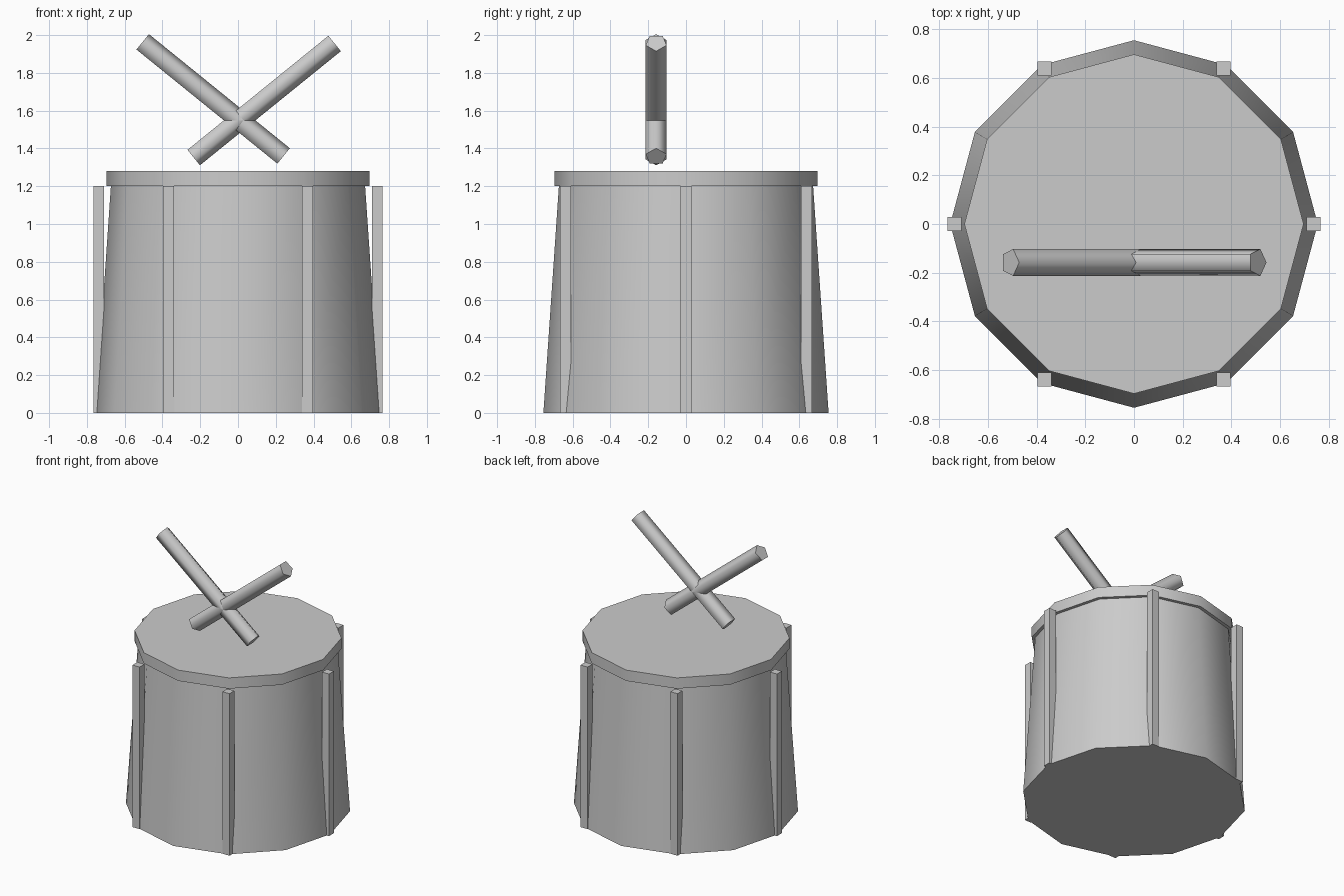
import bpy, bmesh
from math import cos, sin, pi, radians
from mathutils import Matrix

if "Cube" in bpy.data.objects:
    bpy.data.objects.remove(bpy.data.objects["Cube"])


def prism(name, sides, r_low, r_high, z_low, z_high, smooth_angle):
    """Closed tapered prism with a corner on +x."""
    bm = bmesh.new()
    rings = []
    for r, z in ((r_low, z_low), (r_high, z_high)):
        rings.append([bm.verts.new((r * cos(2 * pi * i / sides),
                                    r * sin(2 * pi * i / sides), z))
                      for i in range(sides)])
    low, high = rings
    for i in range(sides):
        j = (i + 1) % sides
        bm.faces.new((low[i], low[j], high[j], high[i]))
    bm.faces.new(low[::-1])
    bm.faces.new(high)
    mesh = bpy.data.meshes.new(name)
    bm.to_mesh(mesh)
    bm.free()
    obj = bpy.data.objects.new(name, mesh)
    bpy.context.collection.objects.link(obj)
    bpy.ops.object.select_all(action='DESELECT')
    obj.select_set(True)
    bpy.context.view_layer.objects.active = obj
    bpy.ops.object.shade_smooth_by_angle(angle=radians(smooth_angle))
    return obj


# Tapered twelve-sided shell and the head on top
prism("drum_shell", 12, 0.755, 0.673, 0.0, 1.2, 40)
prism("drum_head", 12, 0.697, 0.697, 1.2, 1.28, 40)

# Six upright square posts around the shell
for i in range(6):
    a = i * pi / 3
    bpy.ops.mesh.primitive_cube_add(
        size=1, location=(0.737 * cos(a), 0.737 * sin(a), 0.6))
    post = bpy.context.object
    post.name = f"post_{i + 1}"
    post.data.transform(Matrix.Diagonal((0.057, 0.057, 1.2, 1)))

# Two crossed five-sided sticks floating above the head
for name, side in (("stick_right", 1), ("stick_left", -1)):
    stick = prism(name, 5, 0.058, 0.058, -0.48, 0.48, 80)
    stick.rotation_euler = (0, side * radians(51), 0)
    stick.location = (side * 0.135, -0.158, 1.658)
